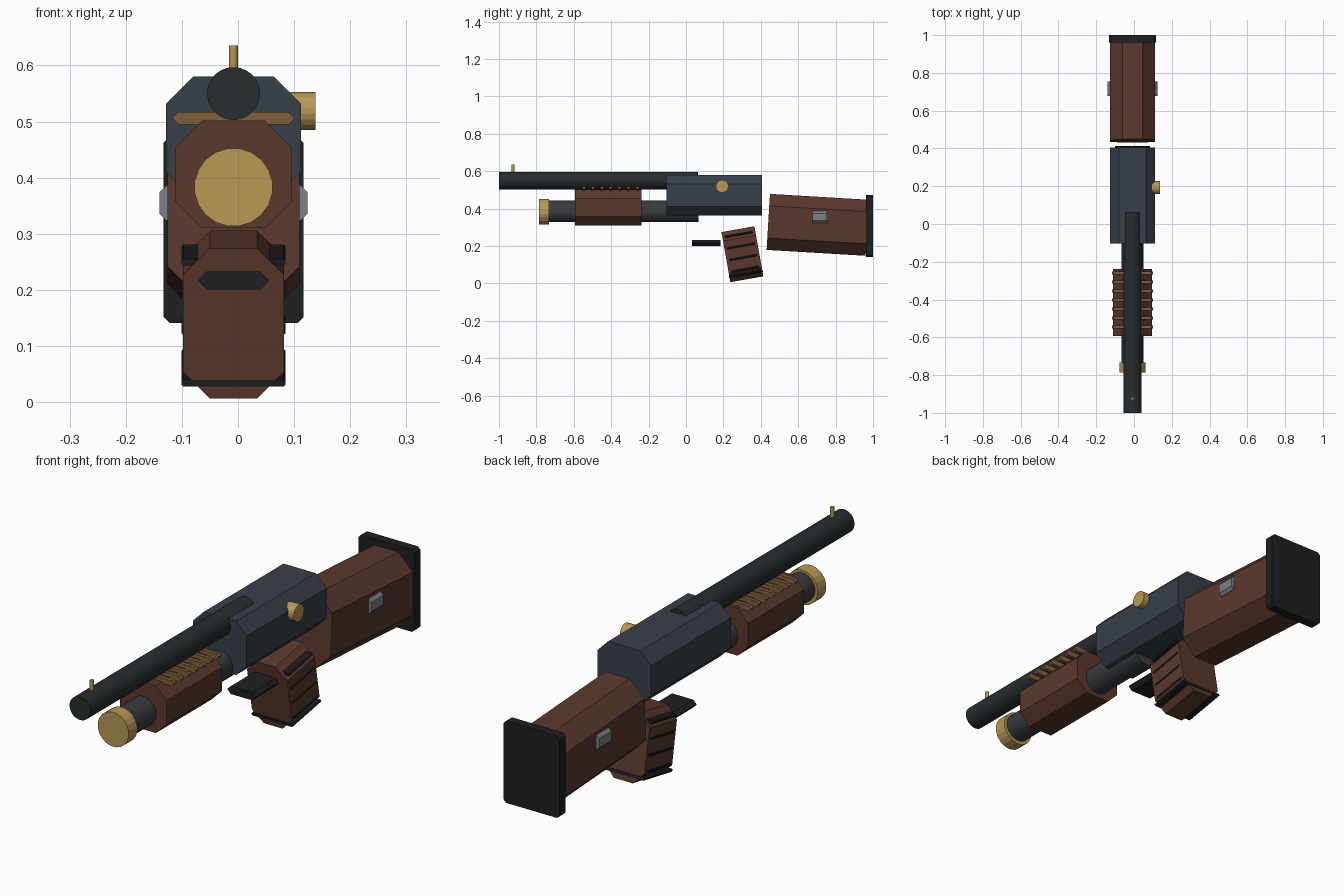
import bpy
from math import radians, cos, sin, pi
from mathutils import Matrix, Vector

if "Cube" in bpy.data.objects:
    bpy.data.objects.remove(bpy.data.objects["Cube"])

CX = -0.008  # the symmetric parts share this centre line


def material(name, rgb):
    m = bpy.data.materials.new(name)
    m.diffuse_color = (*rgb, 1)
    m.use_nodes = True
    m.node_tree.nodes["Principled BSDF"].inputs["Base Color"].default_value = m.diffuse_color
    return m


WOOD = material("wood", (0.105, 0.04, 0.026))
STEEL = material("blued_steel", (0.04, 0.05, 0.068))
BARREL = material("dark_steel", (0.02, 0.026, 0.028))
TUBE = material("tube_steel", (0.04, 0.043, 0.048))
BLACK = material("black", (0.013, 0.014, 0.015))
BRASS = material("brass", (0.48, 0.32, 0.09))
RIB = material("rib_wood", (0.22, 0.115, 0.045))
GREY = material("grey_metal", (0.2, 0.22, 0.24))


def add(name, verts, faces, mat, matrix):
    me = bpy.data.meshes.new(name)
    me.from_pydata(verts, [], faces)
    me.transform(matrix)
    me.materials.append(mat)
    ob = bpy.data.objects.new(name, me)
    bpy.context.collection.objects.link(ob)
    return ob


def extrude(name, outline, length, mat, matrix):
    """Prism along local y from an (x, z) outline."""
    n = len(outline)
    verts = [(x, y, z) for y in (-length / 2, length / 2) for x, z in outline]
    faces = [tuple(range(n)), tuple(reversed(range(n, 2 * n)))]
    faces += [(i, i + n, (i + 1) % n + n, (i + 1) % n) for i in range(n)]
    return add(name, verts, faces, mat, matrix)


def chamfered(name, hw, hh, length, cut, y, z, mat, tilt=0, parent=None):
    """Chamfered-rectangle bar centred at (CX, y, z), tilted about x."""
    a, b = hw - cut, hh - cut
    outline = [(a, -hh), (hw, -b), (hw, b), (a, hh),
               (-a, hh), (-hw, b), (-hw, -b), (-a, -hh)]
    base = parent if parent else Matrix.Translation((CX, 0, 0))
    mtx = base @ Matrix.Translation((0, y, z)) @ Matrix.Rotation(radians(tilt), 4, 'X')
    return extrude(name, outline, length, mat, mtx)


def cylinder(name, r, start, end, sides, mat):
    start, end = Vector(start), Vector(end)
    axis = end - start
    outline = [(r * cos(2 * pi * (i + .5) / sides), r * sin(2 * pi * (i + .5) / sides))
               for i in range(sides)]
    rot = axis.to_track_quat('Y', 'Z').to_matrix().to_4x4()
    return extrude(name, outline, axis.length, mat,
                   Matrix.Translation((start + end) / 2) @ rot)


# Receiver, forend and stock
chamfered("receiver", 0.12, 0.109, 0.51, 0.048, 0.151, 0.471, STEEL)
chamfered("forend", 0.104, 0.096, 0.356, 0.048, -0.416, 0.406, WOOD)
chamfered("stock", 0.118, 0.15, 0.53, 0.064, 0.7045, 0.313, WOOD, -3.4)
chamfered("butt_plate", 0.125, 0.166, 0.038, 0.011, 0.981, 0.307, BLACK)
chamfered("stock_side_plate", 0.132, 0.031, 0.078, 0.012, 0.716, 0.355, GREY)

# Forend ribs
for i in range(7):
    chamfered(f"forend_rib_{i + 1}", 0.1075, 0.011, 0.016, 0.009,
              -0.26 - 0.0475 * i, 0.506, RIB)

# Barrel, tube and brass fittings
cylinder("barrel", 0.047, (CX, -1, 0.55), (CX, 0.063, 0.55), 32, BARREL)
cylinder("magazine_tube", 0.058, (CX, -0.76, 0.385), (CX, 0.066, 0.385), 24, TUBE)
cylinder("tube_cap", 0.07, (CX, -0.787, 0.383), (CX, -0.732, 0.383), 20, BRASS)
cylinder("front_sight", 0.008, (CX, -0.924, 0.58), (CX, -0.924, 0.636), 12, BRASS)
cylinder("side_knob", 0.034, (0.09, 0.193, 0.519), (0.138, 0.193, 0.519), 20, BRASS)

# Trigger bar
chamfered("trigger", 0.062, 0.016, 0.152, 0.0145, 0.109, 0.217, BLACK)

# Tilted grip with its side bars and base band
grip = Matrix.Translation((CX, 0.3015, 0.156)) @ Matrix.Rotation(radians(10.1), 4, 'X')
chamfered("grip", 0.09, 0.136, 0.179, 0.048, 0, 0, WOOD, parent=grip)
for i in range(4):
    chamfered(f"grip_bar_{i + 1}", 0.093, 0.006, 0.15, 0.004,
              0, 0.108 - 0.063 * i, BLACK, parent=grip)
chamfered("grip_base_band", 0.093, 0.006, 0.184, 0.004, 0, -0.108, BLACK, parent=grip)
